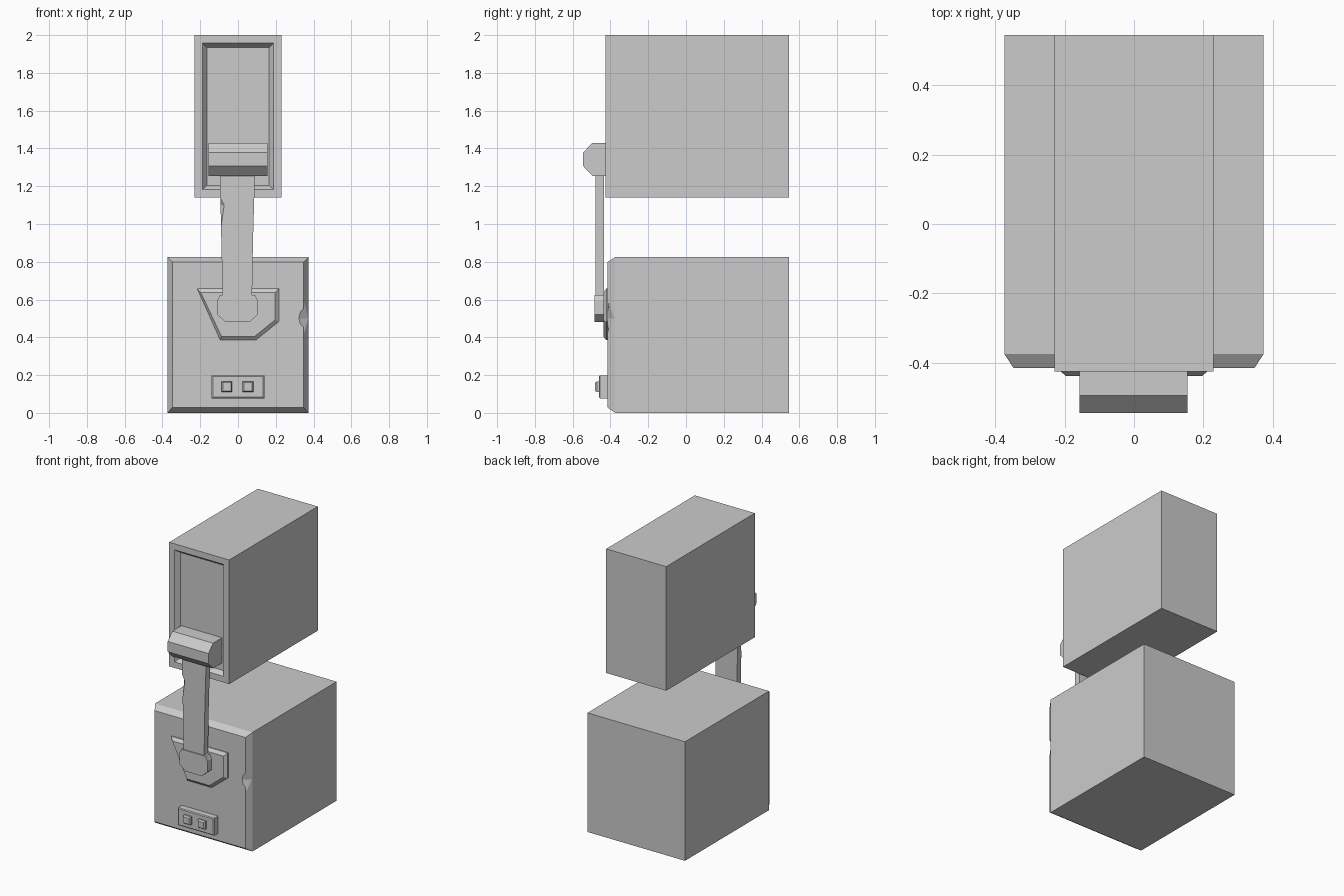
import bpy, bmesh
from mathutils import Vector

if "Cube" in bpy.data.objects:
    bpy.data.objects.remove(bpy.data.objects["Cube"])


def loft(name, rings, axis="y"):
    """Skin matching outlines placed along an axis and cap both ends."""
    bm = bmesh.new()
    loops = []
    for d, pts in rings:
        loops.append([bm.verts.new((a, d, b) if axis == "y" else (d, a, b)) for a, b in pts])
    for r, s in zip(loops, loops[1:]):
        n = len(r)
        for i in range(n):
            j = (i + 1) % n
            bm.faces.new((r[i], r[j], s[j], s[i]))
    bm.faces.new(loops[0])
    bm.faces.new(loops[-1])
    bmesh.ops.recalc_face_normals(bm, faces=bm.faces)
    return add(name, bm)


def add(name, bm):
    me = bpy.data.meshes.new(name)
    bm.to_mesh(me)
    bm.free()
    ob = bpy.data.objects.new(name, me)
    bpy.context.collection.objects.link(ob)
    return ob


def rect(x, z0, z1, cx=0.0):
    return [(cx - x, z0), (cx + x, z0), (cx + x, z1), (cx - x, z1)]


def chip(target, points):
    """Cut a small battle-worn nick out of an edge."""
    bm = bmesh.new()
    for p in points:
        bm.verts.new(Vector(p))
    bmesh.ops.convex_hull(bm, input=bm.verts)
    bmesh.ops.recalc_face_normals(bm, faces=bm.faces)
    cutter = add(target.name + "_chip_cutter", bm)
    cutter.hide_render = True
    cutter.hide_viewport = True
    cutter.display_type = "WIRE"
    mod = target.modifiers.new("chip", "BOOLEAN")
    mod.operation = "DIFFERENCE"
    mod.solver = "EXACT"
    mod.object = cutter


# Lower block with chamfered front and a chipped edge
lower = loft("lower_block", [(0.545, rect(0.374, 0, 0.825)),
                             (-0.375, rect(0.374, 0, 0.825)),
                             (-0.415, rect(0.348, 0.028, 0.798))])
chip(lower, [(0.315, -0.42, 0.5), (0.36, -0.405, 0.6), (0.36, -0.405, 0.41),
             (0.378, -0.375, 0.5), (0.42, -0.46, 0.5)])

# Upper block with a recessed front panel
loft("upper_block", [(0.545, rect(0.23, 1.14, 2.0)),
                     (-0.425, rect(0.23, 1.14, 2.0)),
                     (-0.425, rect(0.188, 1.182, 1.958)),
                     (-0.395, rect(0.165, 1.205, 1.935))])

# Hinge block: chamfered profile swept across x
hinge = [(-0.39, 1.43), (-0.495, 1.43), (-0.545, 1.378),
         (-0.545, 1.307), (-0.495, 1.255), (-0.39, 1.255)]
loft("hinge", [(-0.157, hinge), (0.155, hinge)], "x")

# Strap, tapering downwards, with a nick
band = [(-0.081, 0.58), (0.074, 0.58), (0.079, 0.9), (0.09, 1.27), (-0.096, 1.27), (-0.088, 0.9)]
strap = loft("strap", [(-0.435, band), (-0.478, band)])
chip(strap, [(-0.097, -0.48, 1.15), (-0.09, -0.48, 0.97), (-0.07, -0.482, 1.1),
             (-0.097, -0.45, 1.1), (-0.14, -0.53, 1.1)])

# Strap end tab
tab = [(-0.065, 0.48), (0.06, 0.48), (0.105, 0.52), (0.105, 0.595),
       (0.09, 0.625), (-0.095, 0.625), (-0.11, 0.595), (-0.11, 0.52)]
loft("strap_tab", [(-0.43, tab), (-0.485, tab)])


# Shield-shaped catch plate
def shield(x, top, side, bx, bottom):
    return [(-bx, bottom), (bx, bottom), (x, side), (x, top), (-x, top)]


outer = shield(0.216, 0.658, 0.483, 0.094, 0.385)
loft("catch_plate", [(-0.405, outer), (-0.422, outer),
                     (-0.438, shield(0.197, 0.637, 0.493, 0.087, 0.404))])

# Control panel with two buttons
loft("control_panel", [(-0.405, rect(0.139, 0.077, 0.198)),
                       (-0.456, rect(0.139, 0.077, 0.198)),
                       (-0.461, rect(0.133, 0.083, 0.192))])
for side, cx in (("left", -0.059), ("right", 0.053)):
    loft("button_" + side, [(-0.455, rect(0.028, 0.11, 0.167, cx)),
                            (-0.472, rect(0.028, 0.11, 0.167, cx)),
                            (-0.482, rect(0.021, 0.117, 0.16, cx))])
